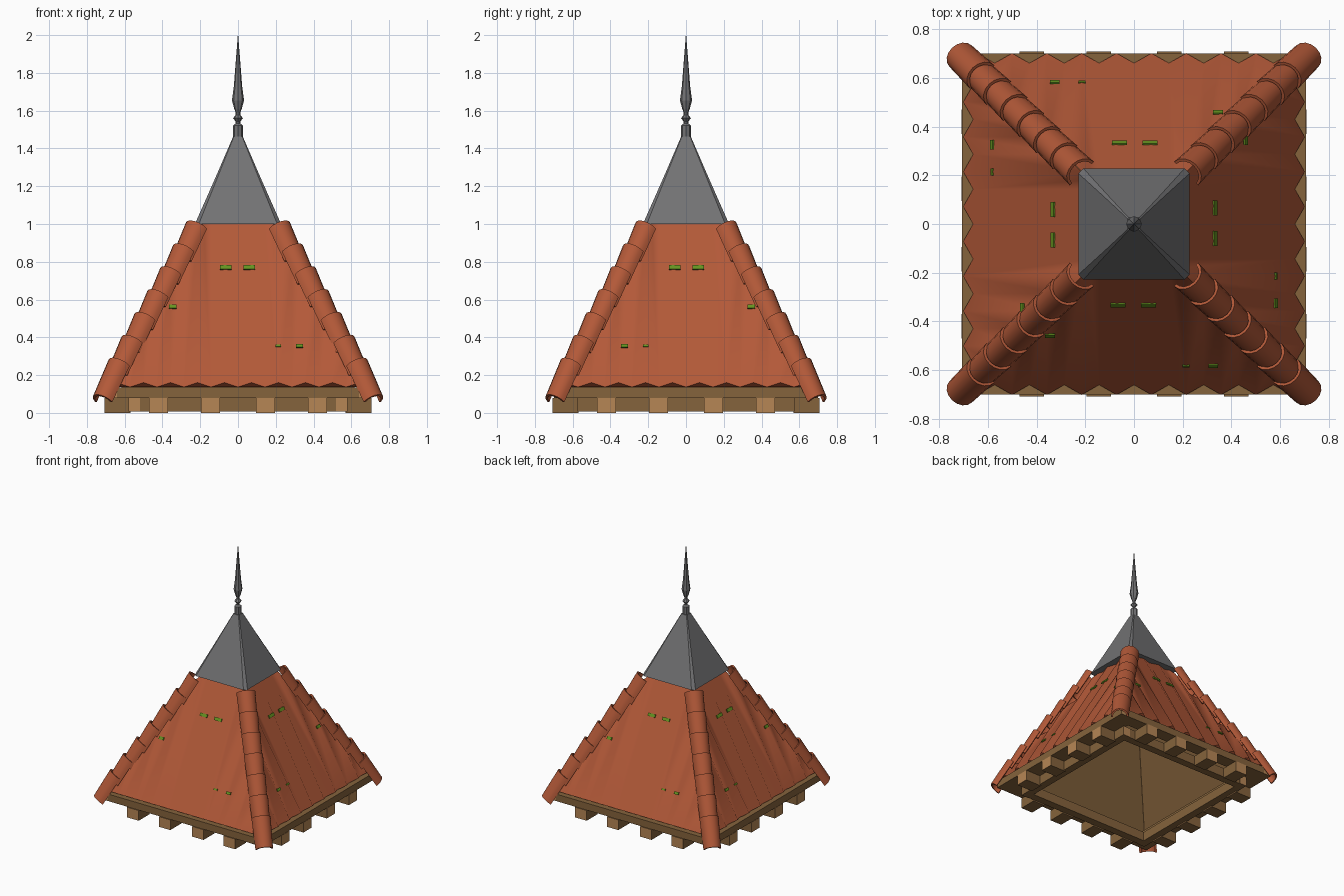
import bpy, bmesh, math
from mathutils import Vector, Matrix

if "Cube" in bpy.data.objects:
    bpy.data.objects.remove(bpy.data.objects["Cube"])


def mat(name, c):
    m = bpy.data.materials.new(name)
    m.diffuse_color = (*c, 1)
    m.use_nodes = True
    m.node_tree.nodes["Principled BSDF"].inputs["Base Color"].default_value = m.diffuse_color
    return m


TILE = mat("terracotta", (0.45, 0.1, 0.04))
WOOD = mat("brown wood", (0.235, 0.125, 0.045))
END = mat("cut wood", (0.47, 0.24, 0.09))
LEAD = mat("grey metal", (0.17, 0.17, 0.175))
MOSS = mat("moss green", (0.13, 0.29, 0.015))


def finish(bm, name, mats, smooth=None):
    me = bpy.data.meshes.new(name)
    bm.to_mesh(me)
    bm.free()
    for m in mats:
        me.materials.append(m)
    ob = bpy.data.objects.new(name, me)
    bpy.context.collection.objects.link(ob)
    if smooth:
        bpy.ops.object.select_all(action='DESELECT')
        ob.select_set(True)
        bpy.context.view_layer.objects.active = ob
        bpy.ops.object.shade_smooth_by_angle(angle=math.radians(smooth))
    return ob


def box(bm, lo, hi, rot=Matrix(), end_axis=None):
    """Box between two corners; faces along end_axis get the second material."""
    lo, hi = Vector(lo), Vector(hi)
    m = Matrix.Translation((lo + hi) / 2) @ Matrix.Diagonal((*(hi - lo), 1))
    vs = bmesh.ops.create_cube(bm, size=1, matrix=m)['verts']
    for f in {f for v in vs for f in v.link_faces}:
        f.normal_update()
        if end_axis is not None and abs(f.normal[end_axis]) > 0.9:
            f.material_index = 1
    bmesh.ops.transform(bm, matrix=rot, verts=vs)


def loft(bm, rings, cap=True):
    """Skin closed rings of points in order."""
    rs = [[bm.verts.new(p) for p in r] for r in rings]
    n = len(rs[0])
    for a, b in zip(rs, rs[1:]):
        for i in range(n):
            bm.faces.new((a[i], a[(i + 1) % n], b[(i + 1) % n], b[i]))
    if cap:
        bm.faces.new(rs[0][::-1])
        bm.faces.new(rs[-1])


def square(h, z, c=0.0):
    """Square ring of half width h with chamfered corners."""
    pts = [(h, -h + c), (h, h - c), (h - c, h), (-h + c, h),
           (-h, h - c), (-h, -h + c), (-h + c, -h), (h - c, -h)]
    return [(x, y, z) for x, y in pts]


QUARTERS = [Matrix.Rotation(k * math.pi / 2, 4, 'Z') for k in range(4)]

# Timber eaves: upper boards, lower beams and rafter ends
bm = bmesh.new()
for s in (-1, 1):
    box(bm, (min(s * 0.64, s * 0.705), -0.7, 0.08), (max(s * 0.64, s * 0.705), 0.7, 0.135), end_axis=1)
    box(bm, (-0.64, min(s * 0.60, s * 0.7), 0.08), (0.64, max(s * 0.60, s * 0.7), 0.135))
    box(bm, (min(s * 0.56, s * 0.64), -0.6, 0.08), (max(s * 0.56, s * 0.64), 0.6, 0.13))
finish(bm, "eaves_boards", [WOOD, END])
bm = bmesh.new()
for s in (-1, 1):
    box(bm, (s * 0.55 - 0.03, -0.575, 0.008), (s * 0.55 + 0.03, 0.575, 0.08), end_axis=1)
    box(bm, (-0.52, s * 0.54 - 0.03, 0.008), (0.52, s * 0.54 + 0.03, 0.08))
finish(bm, "lower_beams", [WOOD, END])
bm = bmesh.new()
for q in QUARTERS:
    for x in (-0.42, -0.145, 0.145, 0.42):
        box(bm, (x - 0.05, -0.707, 0.0), (x + 0.05, -0.57, 0.08), q, end_axis=1)
finish(bm, "rafter_ends", [WOOD, END])

# Timber lining inside the roof
bm = bmesh.new()
loft(bm, [square(0.62, 0.13, 0.0005), square(0.145, 0.96, 0.0005)], cap=False)
bm.faces.new([bm.verts.new(p) for p in square(0.145, 0.96, 0.0005)])
finish(bm, "inner_lining", [WOOD])

# Corrugated tile slopes with closed eaves, flattening upward, trimmed along the hips
SL = 0.566
NRM = Vector((0, -1, SL)).normalized()
STEP = 0.0715


def amp(z):
    return 0.047 - 0.031 * (z - 0.137)


bm = bmesh.new()
for q in QUARTERS:
    part = bmesh.new()
    cols = []
    for i in range(-10, 11):
        cols.append([part.verts.new(Vector((i * STEP, -0.66 + SL * (z - 0.137), z))
                                    + NRM * (amp(z) if i % 2 else 0)) for z in (0.137, 1.0)])
    for a, b in zip(cols, cols[1:]):
        part.faces.new((a[0], b[0], b[1], a[1]))
    for i in range(0, 20, 2):
        part.faces.new([part.verts.new(cols[j][0].co) for j in (i, i + 2, i + 1)])
    for s in (-1, 1):
        bmesh.ops.bisect_plane(part, geom=part.verts[:] + part.edges[:] + part.faces[:],
                               plane_co=(0, 0, 0), plane_no=(s, 1, 0), clear_outer=True)
    bmesh.ops.transform(part, matrix=q, verts=part.verts[:])
    tmp = bpy.data.meshes.new("tmp")
    part.to_mesh(tmp)
    part.free()
    bm.from_mesh(tmp)
    bpy.data.meshes.remove(tmp)
finish(bm, "tile_slopes", [TILE], smooth=80)

# Moss patches on the tile crests (x, z, width, height), mirrored on alternate sides
bm = bmesh.new()
tilt = Matrix.Rotation(-math.atan(SL), 4, 'X')
for k, q in enumerate(QUARTERS):
    for x, z, w, h in ((-0.065, 0.77, 0.062, 0.024), (0.06, 0.77, 0.062, 0.024),
                       (-0.345, 0.562, 0.04, 0.022), (0.325, 0.355, 0.038, 0.02),
                       (0.213, 0.355, 0.03, 0.012)):
        p = Vector((-x if k % 2 else x, -0.66 + SL * (z - 0.137) - amp(z) * 1.149, z))
        box(bm, (-w / 2, -0.004, -h / 2), (w / 2, 0.004, h / 2), q @ Matrix.Translation(p) @ tilt)
finish(bm, "moss_patches", [MOSS])

# Hip tiles: tapered half tubes, each upper end lying over the tile above
bm = bmesh.new()
axis = Vector((-0.56, -0.56, 1)).normalized()
side = Vector((1, -1, 0)).normalized()
up = side.cross(axis)
if up.z < 0:
    up = -up


def arch(z, r, lift):
    c = Vector((0.706, 0.706, 0.1)) + Vector((-0.56, -0.56, 1)) * (z - 0.1) + up * lift
    arc = [math.pi * (i / 8) for i in range(9)]
    pts = [c + side * r * math.cos(t) + up * r * math.sin(t) for t in arc]
    r -= 0.013
    pts += [c + side * r * math.cos(t) + up * r * math.sin(t) for t in arc[::-1]]
    return pts


squash = Matrix.Diagonal((1.007, 0.975, 1, 1))
for q in QUARTERS:
    for k in range(7):
        top = 0.252 + 0.121 * k
        low = top - (0.178 if k == 0 else 0.16)
        rings = [[squash @ q @ p for p in r]
                 for r in (arch(low, 0.064, -0.026), arch(top, 0.070, -0.004))]
        loft(bm, rings, cap=False)
        for r in rings:
            v = [bm.verts.new(p) for p in r]
            for i in range(8):
                bm.faces.new((v[i], v[i + 1], v[16 - i], v[17 - i]))
bmesh.ops.remove_doubles(bm, verts=bm.verts[:], dist=0.0001)
bmesh.ops.recalc_face_normals(bm, faces=bm.faces[:])
finish(bm, "hip_tiles", [TILE], smooth=40)

# Metal cap
bm = bmesh.new()
loft(bm, [square(0.228, 1.0, 0.02), square(0.222, 1.014, 0.02),
          square(0.124, 1.235, 0.011), square(0.026, 1.462, 0.004)])
finish(bm, "metal_cap", [LEAD], smooth=20)

# Finial: collar, knob and spear
bm = bmesh.new()
prof = [(0.026, 1.45), (0.026, 1.522), (0.012, 1.532), (0.012, 1.542), (0.026, 1.56),
        (0.012, 1.578), (0.012, 1.59), (0.02, 1.61), (0.032, 1.655), (0.022, 1.73), (0.001, 2.0)]
loft(bm, [[(r * math.cos(t * math.pi / 4), r * math.sin(t * math.pi / 4), z) for t in range(8)]
          for r, z in prof])
finish(bm, "finial", [LEAD])
